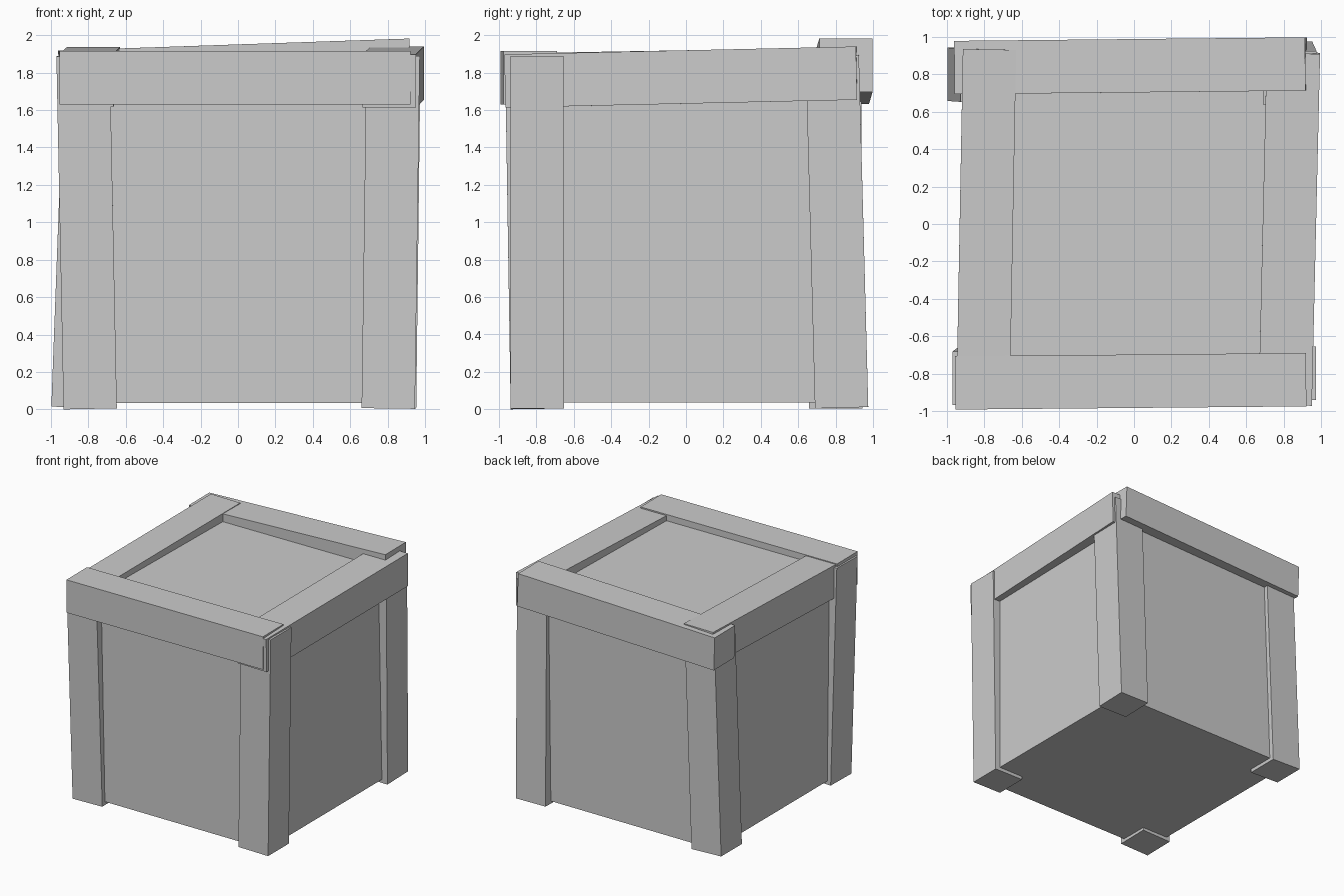
import bpy
from mathutils import Vector

default = bpy.data.objects.get("Cube")
if default:
    bpy.data.objects.remove(default, do_unlink=True)

# One plain grey for the whole crate
grey = bpy.data.materials.new("plain_grey")
grey.use_nodes = True
grey.diffuse_color = (0.6, 0.6, 0.6, 1)
grey.node_tree.nodes["Principled BSDF"].inputs["Base Color"].default_value = (0.6, 0.6, 0.6, 1)

THICK = 0.285


def beam(name, start, end, axis, thick=(THICK, THICK)):
    """Box plank running from start to end, lying roughly along the given axis."""
    a, b = Vector(start), Vector(end)
    size = list(thick)
    size.insert(axis, (b - a).length)
    rest = Vector([float(i == axis) for i in range(3)])
    bpy.ops.mesh.primitive_cube_add(size=1)
    ob = bpy.context.object
    ob.name = name
    ob.scale = size
    ob.rotation_mode = 'QUATERNION'
    ob.rotation_quaternion = rest.rotation_difference(b - a)
    ob.location = (a + b) / 2
    ob.data.materials.append(grey)
    return ob


# Inner box, set back behind the frame
beam("crate_box", (0, 0, 0.035), (0, 0, 1.86), 2, (1.8, 1.8))

# Crooked corner posts: bottom centre, top centre
beam("front_right_post", (-0.79, -0.795, 0.005), (-0.828, -0.825, 1.89), 2)
beam("front_left_post", (0.803, -0.795, 0.005), (0.829, -0.797, 1.89), 2)
beam("back_right_post", (-0.855, 0.8, 0.01), (-0.785, 0.795, 1.89), 2)
beam("back_left_post", (0.81, 0.832, 0.01), (0.833, 0.782, 1.89), 2)

# Crooked top rails
beam("front_rail", (-0.955, -0.849, 1.772), (0.92, -0.832, 1.772), 0)
beam("back_rail", (-0.955, 0.836, 1.775), (0.92, 0.855, 1.839), 0)
beam("right_rail", (-0.807, -0.965, 1.76), (-0.772, 0.935, 1.793), 1)
beam("left_rail", (0.808, -0.965, 1.755), (0.852, 0.915, 1.797), 1)
